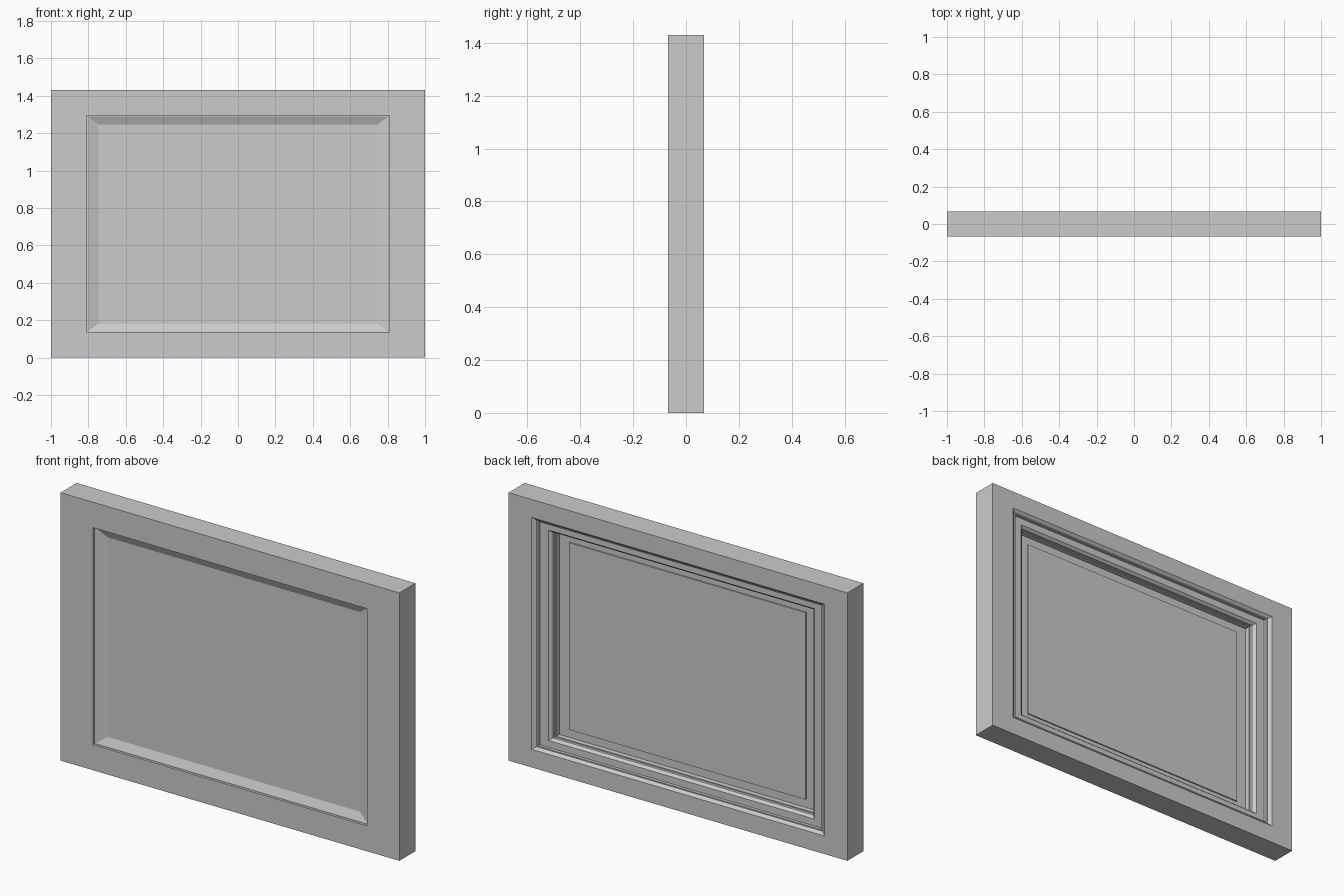
import bpy, bmesh

if "Cube" in bpy.data.objects:
    bpy.data.objects.remove(bpy.data.objects["Cube"])

H = 1.43          # overall height
T = 0.0675        # half thickness


def ring(bm, inset, y):
    # rectangle shrunk towards the centre, in proportion to the frame
    s = 1 - inset
    return [bm.verts.new((sx * s, y, H / 2 + sz * s * H / 2))
            for sx, sz in ((-1, -1), (1, -1), (1, 1), (-1, 1))]


def sweep(name, profile, closed):
    # bridge the nested rectangles; cap the ends when the profile is open
    bm = bmesh.new()
    rings = [ring(bm, i, y) for i, y in profile]
    pairs = list(zip(rings, rings[1:]))
    if closed:
        pairs.append((rings[-1], rings[0]))
    else:
        bm.faces.new(rings[0])
        bm.faces.new(rings[-1])
    for a, b in pairs:
        for k in range(4):
            n = (k + 1) % 4
            bm.faces.new((a[k], a[n], b[n], b[k]))
    bmesh.ops.recalc_face_normals(bm, faces=bm.faces)
    me = bpy.data.meshes.new(name)
    bm.to_mesh(me)
    bm.free()
    ob = bpy.data.objects.new(name, me)
    bpy.context.collection.objects.link(ob)
    return ob


# outer frame: shallow front opening, stepped and chamfered rebate at the back
sweep("frame", [
    (0, -T), (0, T),
    (0.135, T), (0.155, T - 0.014), (0.163, T - 0.014), (0.163, T - 0.030),
    (0.215, T - 0.030), (0.232, T - 0.044), (0.232, T - 0.058),
    (0.240, T - 0.058), (0.240, T - 0.085),
    (0.190, T - 0.085), (0.190, -T),
], True)

# centre panel: dished bevel on the front, thin raised field on the back
sweep("panel", [
    (0.255, -T + 0.032), (0.197, -T + 0.014), (0.190, -T + 0.014),
    (0.190, T - 0.085), (0.302, T - 0.085), (0.302, T - 0.078),
], False)
